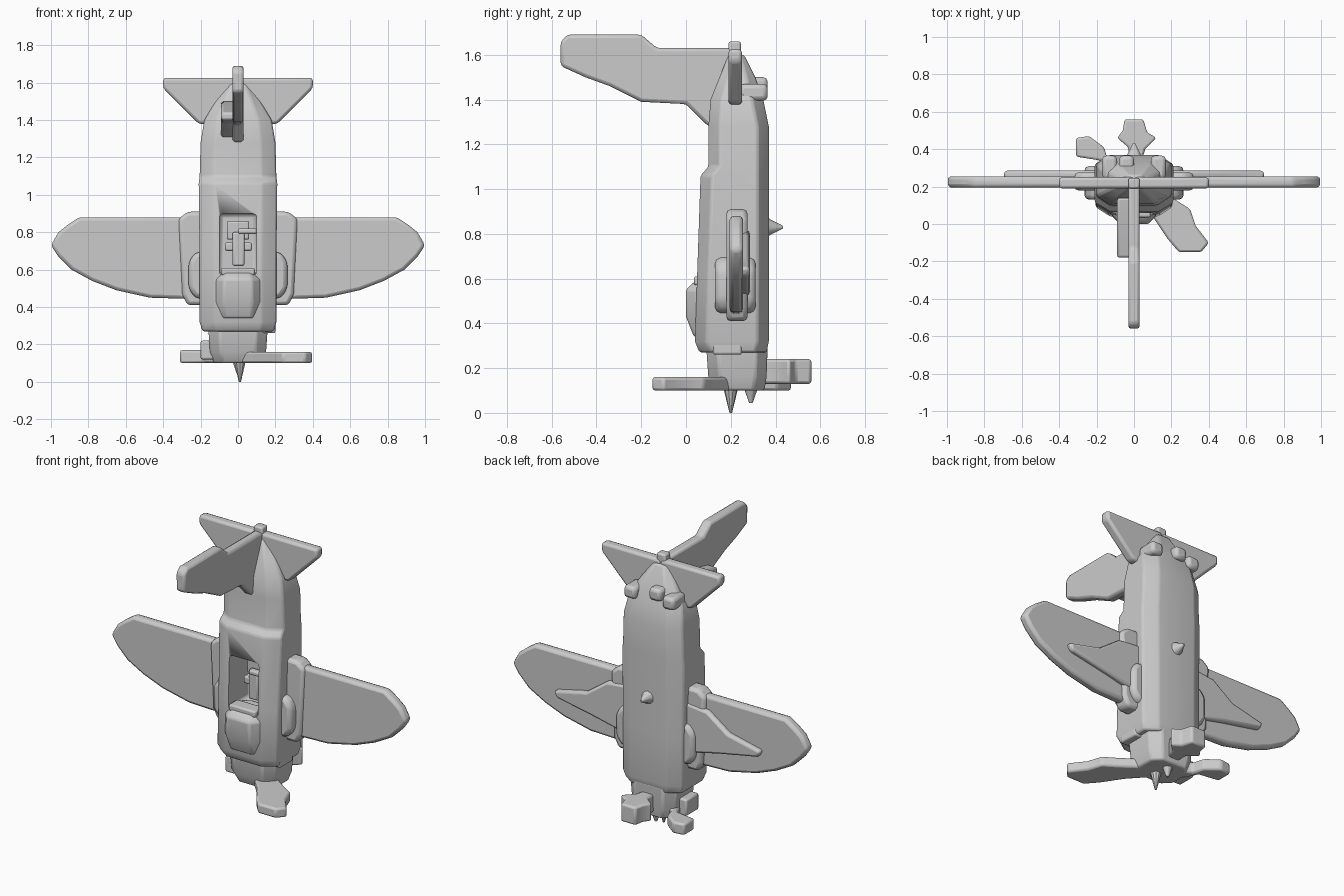
import bpy, bmesh, math
from mathutils import Matrix, Vector


def finish(name, bm, bevel=0.0, mirror=False):
    bmesh.ops.recalc_face_normals(bm, faces=bm.faces)
    me = bpy.data.meshes.new(name)
    bm.to_mesh(me)
    bm.free()
    ob = bpy.data.objects.new(name, me)
    bpy.context.collection.objects.link(ob)
    if bevel:
        b = ob.modifiers.new("soft_edge", 'BEVEL')
        b.width, b.segments, b.limit_method = bevel, 2, 'ANGLE'
    if mirror:
        ob.modifiers.new("mirror", 'MIRROR').use_axis[0] = True
    bpy.ops.object.select_all(action='DESELECT')
    ob.select_set(True)
    bpy.context.view_layer.objects.active = ob
    bpy.ops.object.shade_smooth_by_angle(angle=math.radians(35))
    return ob


def plate(name, pts, axis, lo, hi, bevel=0.012, mirror=False):
    """Extrude a 2D outline along axis 0 (x), 1 (y) or 2 (z)."""
    bm = bmesh.new()
    vs = []
    for p in pts:
        c = list(p)
        c.insert(axis, lo)
        vs.append(bm.verts.new(c))
    ext = bmesh.ops.extrude_face_region(bm, geom=[bm.faces.new(vs)], use_keep_orig=True)
    d = Vector((0, 0, 0))
    d[axis] = hi - lo
    bmesh.ops.translate(bm, vec=d, verts=[v for v in ext['geom'] if isinstance(v, bmesh.types.BMVert)])
    return finish(name, bm, bevel, mirror)


def loft(name, rings, bevel=0.0, mirror=False):
    """Skin a list of equal-length point rings and cap the ends."""
    bm = bmesh.new()
    vr = [[bm.verts.new(p) for p in r] for r in rings]
    n = len(rings[0])
    for a, b in zip(vr, vr[1:]):
        for i in range(n):
            bm.faces.new((a[i], a[(i + 1) % n], b[(i + 1) % n], b[i]))
    bm.faces.new(vr[0])
    bm.faces.new(vr[-1])
    return finish(name, bm, bevel, mirror)


def section(z, w, yf, yb, c=0.05):
    f = w * 0.62
    return [(-f, yf, z), (f, yf, z), (w, yf + c, z), (w, yb - c, z),
            (f, yb, z), (-f, yb, z), (-w, yb - c, z), (-w, yf + c, z)]


def box(name, x, y, z, bevel=0.01, mirror=False):
    return plate(name, [(x[0], z[0]), (x[1], z[0]), (x[1], z[1]), (x[0], z[1])],
                 1, y[0], y[1], bevel, mirror)


def cone(name, loc, r1, r2, depth, rot=None, segs=10):
    bm = bmesh.new()
    m = Matrix.Translation(loc) @ (rot or Matrix())
    bmesh.ops.create_cone(bm, cap_ends=True, segments=segs, radius1=r1, radius2=r2, depth=depth, matrix=m)
    return finish(name, bm)


# fuselage, nose down, with cockpit opening
fuselage = loft("fuselage", [section(*s) for s in (
    (0.27, 0.19, 0.06, 0.36), (0.32, 0.205, 0.04, 0.37), (0.62, 0.205, 0.05, 0.37),
    (1.06, 0.21, 0.065, 0.37), (1.10, 0.205, 0.10, 0.37), (1.28, 0.20, 0.10, 0.37),
    (1.40, 0.18, 0.11, 0.345), (1.50, 0.12, 0.15, 0.31, 0.04), (1.60, 0.05, 0.19, 0.26, 0.02))], 0.01)
cutter = box("cockpit_cutter", (-0.1, 0.1), (-0.1, 0.26), (0.57, 0.90), 0.02)
cutter.hide_render = True
cutter.hide_set(True)
cut = fuselage.modifiers.new("cockpit", 'BOOLEAN')
cut.object, cut.operation, cut.solver = cutter, 'DIFFERENCE', 'EXACT'

# engine nose and collar
loft("engine_nose", [section(0.10, 0.13, 0.13, 0.35), section(0.16, 0.15, 0.10, 0.36),
                     section(0.30, 0.16, 0.09, 0.365)], 0.01)
box("nose_lug", (0.12, 0.20), (0.12, 0.25), (0.26, 0.34))
box("nose_lug_left", (-0.20, -0.12), (0.16, 0.28), (0.12, 0.22))

# nose cover hump and windscreen ahead of the cockpit
loft("nose_cover", [section(0.34, 0.12, 0.035, 0.2), section(0.43, 0.125, 0.0, 0.2),
                    section(0.55, 0.12, 0.0, 0.2), section(0.585, 0.10, 0.035, 0.2)], 0.01)
box("windscreen", (-0.09, 0.09), (0.035, 0.12), (0.57, 0.61))

# pilot seat and controls
box("seat", (-0.06, 0.06), (0.17, 0.27), (0.76, 0.86))
box("pilot_body", (-0.03, 0.035), (0.14, 0.27), (0.62, 0.80))
box("pilot_shoulders", (-0.07, 0.075), (0.15, 0.22), (0.70, 0.745))
box("headrest_bar", (0.0, 0.10), (0.10, 0.14), (0.79, 0.82))

# wings and the thicker root under them
plate("wing", [(0.15, 0.88), (0.85, 0.88), (0.91, 0.84), (0.96, 0.80), (1.0, 0.73), (0.96, 0.67),
               (0.89, 0.60), (0.78, 0.54), (0.65, 0.49), (0.47, 0.45), (0.15, 0.44)],
      1, 0.195, 0.255, 0.018, True)
plate("wing_underside", [(0.15, 0.82), (0.34, 0.80), (0.48, 0.70), (0.70, 0.65),
                         (0.68, 0.61), (0.42, 0.56), (0.15, 0.50)], 1, 0.24, 0.285, 0.015, True)
plate("wing_root", [(0.15, 0.91), (0.27, 0.91), (0.32, 0.87), (0.30, 0.47), (0.27, 0.41), (0.15, 0.41)],
      1, 0.18, 0.275, 0.02, True)
plate("root_fairing", [(0.17, 0.70), (0.23, 0.69), (0.265, 0.64), (0.265, 0.50), (0.23, 0.45), (0.17, 0.44)],
      1, 0.13, 0.31, 0.025, True)

# tailplane
plate("tailplane", [(0.0, 1.625), (0.40, 1.625), (0.40, 1.57), (0.21, 1.38), (0.0, 1.36)],
      1, 0.19, 0.25, 0.015, True)
box("tail_tip", (-0.03, 0.03), (0.19, 0.245), (1.55, 1.66))

# upright fin with its thicker base
plate("fin", [(-0.56, 1.66), (-0.53, 1.69), (-0.20, 1.69), (-0.13, 1.63), (0.21, 1.63), (0.21, 1.30),
              (0.10, 1.28), (0.0, 1.38), (-0.20, 1.39), (-0.34, 1.46), (-0.45, 1.50), (-0.56, 1.55)],
      0, -0.03, 0.03, 0.015)
plate("fin_base", [(-0.18, 1.44), (-0.18, 1.40), (0.0, 1.385), (0.14, 1.28), (0.14, 1.50), (0.0, 1.48)],
      0, -0.09, 0.0, 0.012)

# propeller: three blades and pointed hub
plate("blade_right", [(0.0, 0.15), (0.10, 0.04), (0.18, -0.08), (0.24, -0.15), (0.36, -0.15), (0.40, -0.10),
                      (0.33, -0.01), (0.30, 0.08), (0.22, 0.13), (0.08, 0.23)], 2, 0.10, 0.16)
plate("blade_left", [(0.0, 0.15), (-0.15, 0.27), (-0.18, 0.34), (-0.31, 0.36), (-0.31, 0.46),
                     (-0.24, 0.47), (-0.16, 0.41), (-0.14, 0.34), (0.0, 0.28)], 2, 0.10, 0.17)
plate("blade_back", [(-0.03, 0.30), (-0.03, 0.41), (-0.09, 0.46), (-0.06, 0.50), (-0.05, 0.56), (0.05, 0.56),
                     (0.07, 0.49), (0.12, 0.46), (0.06, 0.40), (0.03, 0.30)], 2, 0.13, 0.24)
cone("propeller_tip", (0.01, 0.20, 0.06), 0.006, 0.035, 0.12)
cone("hub_spike", (0.0, 0.29, 0.09), 0.008, 0.04, 0.09)

# belly stud and tail lumps
cone("belly_stud", (0.0, 0.395, 0.83), 0.045, 0.006, 0.075, Matrix.Rotation(math.radians(-90), 4, 'X'))
for i, (x, z) in enumerate(((-0.13, 1.44), (0.13, 1.44), (-0.04, 1.47))):
    box("tail_lump_%d" % (i + 1), (x - 0.04, x + 0.04), (0.24, 0.365), (z - 0.045, z + 0.03), 0.02)
